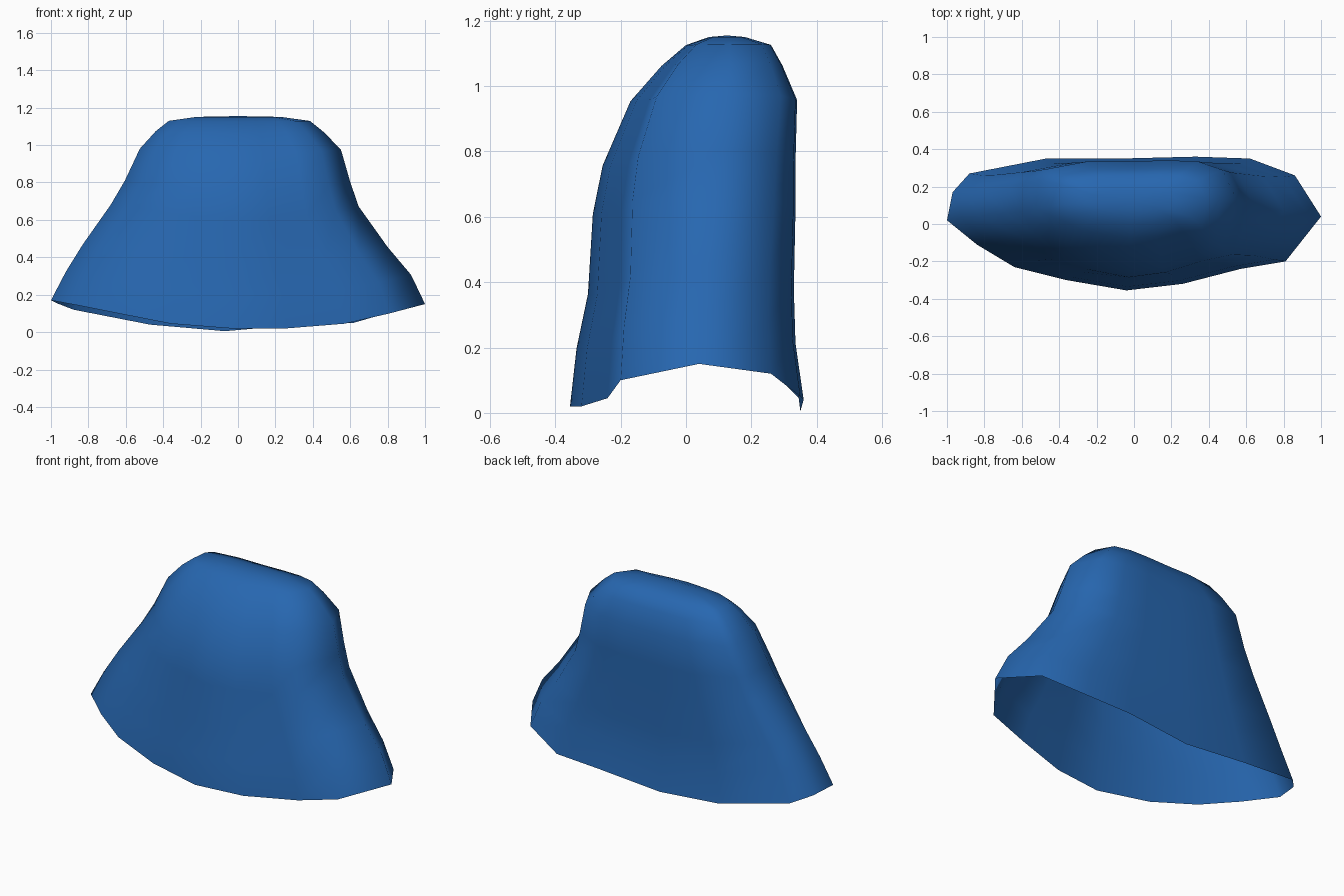
import bpy
import bmesh
from math import copysign

default_cube = bpy.data.objects.get("Cube")
if default_cube:
    bpy.data.objects.remove(default_cube, do_unlink=True)


def make_material(name, colour):
    material = bpy.data.materials.new(name)
    material.use_nodes = True
    material.diffuse_color = colour
    shader = next(n for n in material.node_tree.nodes if n.type == "BSDF_PRINCIPLED")
    shader.inputs["Base Color"].default_value = colour
    shader.inputs["Roughness"].default_value = 0.8
    return material


# Wavy open hem, counter-clockwise from the right-hand tip: x, y, z
HEM = [(-1, .02, .17), (-.84, -.11, .14), (-.64, -.23, .1), (-.36, -.3, .045),
       (-.04, -.355, .02), (.26, -.32, .02), (.57, -.24, .045), (.81, -.2, .1),
       (1, .04, .15), (.86, .26, .12), (.62, .35, .05), (.33, .36, .04),
       (-.07, .35, .005), (-.47, .35, .04), (-.88, .27, .12), (-.97, .17, .155)]
HEM_MIDDLE, HEM_FRONT, HEM_BACK = .03, .385, .33

# Cross-sections going up: height, left x, right x, front y, back y
LEVELS = [(0, -1, 1, -.355, .36), (.18, -.92, .925, -.335, .335),
          (.35, -.83, .8, -.3, .33), (.6, -.68, .645, -.285, .335),
          (.75, -.605, .6, -.255, .335), (.95, -.525, .55, -.17, .34),
          (1.06, -.44, .455, -.075, .295), (1.125, -.37, .385, 0, .26),
          (1.15, -.22, .23, .07, .18)]
TOP = 1.155


def section_point(hem_point, level):
    """Fit one hem point to a higher cross-section, squarer towards the top."""
    x, y, z = hem_point
    height, x_min, x_max, front, back = level
    rise = height / TOP
    middle = HEM_MIDDLE + rise * .09
    offset = y - HEM_MIDDLE
    depth = offset / (HEM_FRONT if offset < 0 else HEM_BACK)
    depth = copysign(abs(depth) ** (1 - .4 * rise), depth)
    reach = middle - front if depth < 0 else back - middle
    side = x_max if x > 0 else -x_min
    return x * side, middle + depth * reach, height + z * (1 - rise)


# Draped shell: stacked rings joined by quads, open below and closed on top
bm = bmesh.new()
rings = [[bm.verts.new(section_point(p, level)) for p in HEM] for level in LEVELS]
count = len(HEM)
for lower, upper in zip(rings, rings[1:]):
    for i in range(count):
        j = (i + 1) % count
        bm.faces.new((lower[i], lower[j], upper[j], upper[i]))

crown = bm.verts.new((0, .125, TOP))
for i in range(count):
    bm.faces.new((rings[-1][i], rings[-1][(i + 1) % count], crown))

mesh = bpy.data.meshes.new("draped_shell")
bm.to_mesh(mesh)
bm.free()
mesh.materials.append(make_material("blue cloth", (.02, .135, .435, 1)))

shell = bpy.data.objects.new("draped_shell", mesh)
bpy.context.collection.objects.link(shell)

# Soft shading over the whole cloth
for polygon in mesh.polygons:
    polygon.use_smooth = True
